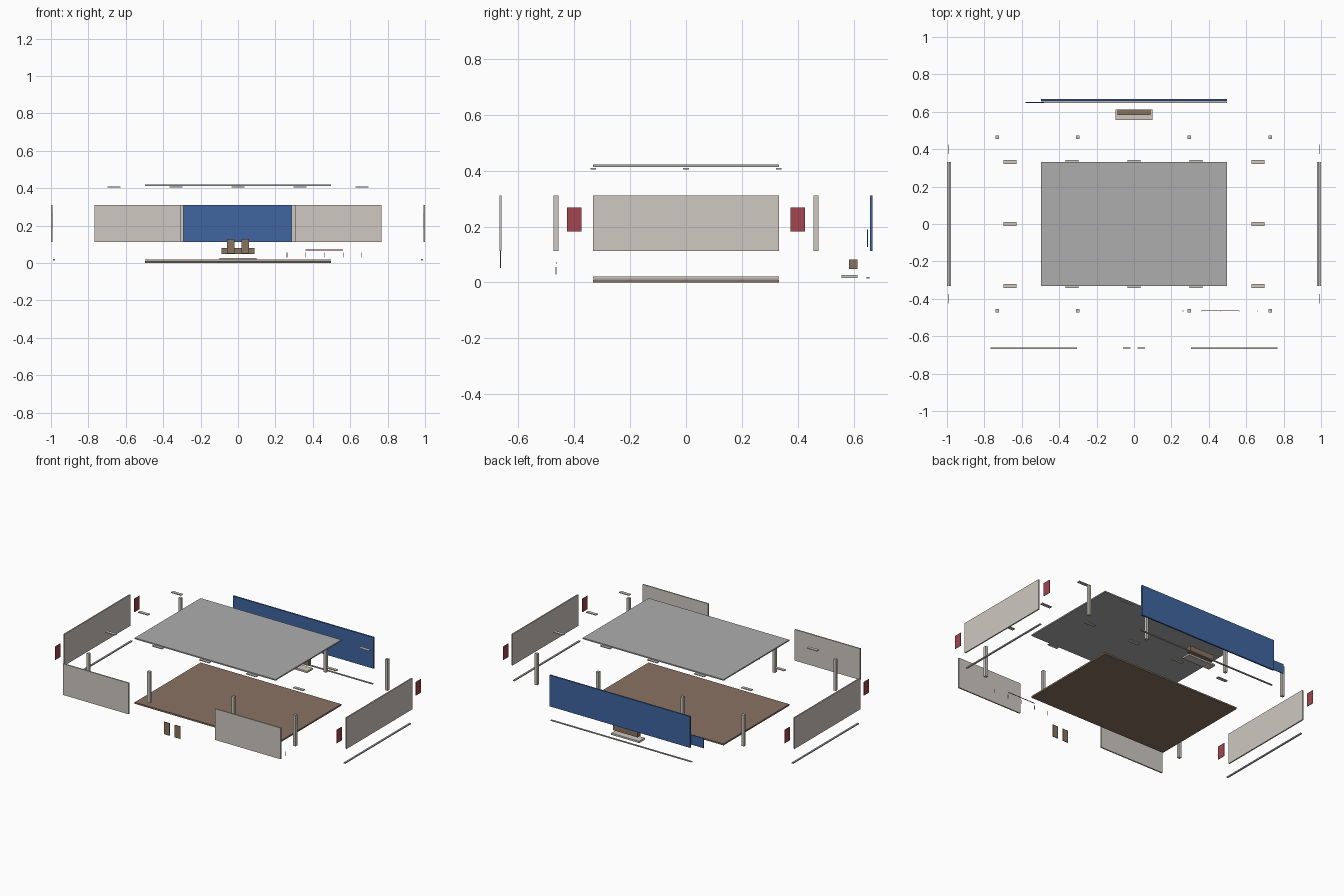
import bpy

if "Cube" in bpy.data.objects:
    bpy.data.objects.remove(bpy.data.objects["Cube"])


def material(name, rgb):
    m = bpy.data.materials.new(name)
    m.diffuse_color = (*rgb, 1)
    m.use_nodes = True
    m.node_tree.nodes["Principled BSDF"].inputs["Base Color"].default_value = m.diffuse_color
    return m


CREAM = material("cream", (0.62, 0.58, 0.53))
BROWN = material("brown", (0.25, 0.17, 0.12))
BLUE = material("blue", (0.05, 0.13, 0.35))
RED = material("red", (0.36, 0.06, 0.08))
GREY = material("grey", (0.42, 0.42, 0.42))


def box(name, x, y, z, mat):
    """Axis-aligned box from (min, max) ranges."""
    spans = (x, y, z)
    bpy.ops.mesh.primitive_cube_add(size=1, location=[(a + b) / 2 for a, b in spans])
    ob = bpy.context.object
    ob.name = name
    ob.scale = [abs(b - a) for a, b in spans]
    bpy.ops.object.transform_apply(location=False, rotation=False, scale=True)
    ob.data.materials.append(mat)
    return ob


def around(c, size):
    return (c - size / 2, c + size / 2)


WALL_Z = (0.112, 0.311)

# Floor and roof slabs
box("floor", (-0.497, 0.497), (-0.332, 0.332), (0, 0.010), BROWN)
box("roof", (-0.497, 0.497), (-0.332, 0.332), (0.413, 0.421), GREY)

# Side walls with sill rails and end panels
for s, side in ((-1, "left"), (1, "right")):
    box(f"{side}_wall", around(s * 0.996, 0.008), (-0.332, 0.332), WALL_Z, CREAM)
    box(f"{side}_sill_rail", around(s * 0.984, 0.010), (-0.332, 0.332), (0.014, 0.021), CREAM)
    for t, end in ((-1, "front"), (1, "back")):
        box(f"{side}_{end}_panel", around(s * 0.994, 0.003), around(t * 0.400, 0.052), (0.182, 0.268), RED)
    # Front wall half and door leaf
    box(f"front_wall_{side}", around(s * 0.537, 0.462), (-0.667, -0.659), WALL_Z, CREAM)
    box(f"door_leaf_{side}", around(s * 0.038, 0.040), (-0.665, -0.661), (0.051, 0.130), BROWN)

# Back wall, sign board and sill rail
box("back_wall", (-0.497, 0.497), (0.657, 0.667), WALL_Z, BLUE)
box("back_side_board", (-0.581, -0.481), (0.647, 0.651), (0.126, 0.189), BLUE)
box("back_sill_rail", (-0.497, 0.497), (0.646, 0.656), (0.015, 0.020), CREAM)

# Corner and partition posts
for x in (-0.731, -0.301, 0.295, 0.729):
    for y in (-0.464, 0.464):
        box("post", around(x, 0.018), around(y, 0.018), WALL_Z, CREAM)

# Ceiling lamps
for i in range(-2, 3):
    for j in range(-1, 2):
        box("ceiling_lamp", around(i * 0.332, 0.070), around(j * 0.332, 0.020), (0.404, 0.409), CREAM)

# Step and crate at the back
box("back_step", (-0.099, 0.099), (0.556, 0.613), (0.016, 0.027), CREAM)
box("back_crate", (-0.088, 0.088), (0.583, 0.613), (0.049, 0.082), BROWN)

# Railing bar and stakes at the front
box("railing_bar", (0.361, 0.561), around(-0.463, 0.003), around(0.070, 0.003), RED)
for i in range(5):
    box("railing_stake", around(0.262 + i * 0.1, 0.003), around(-0.465, 0.003), (0.029, 0.056), CREAM)
